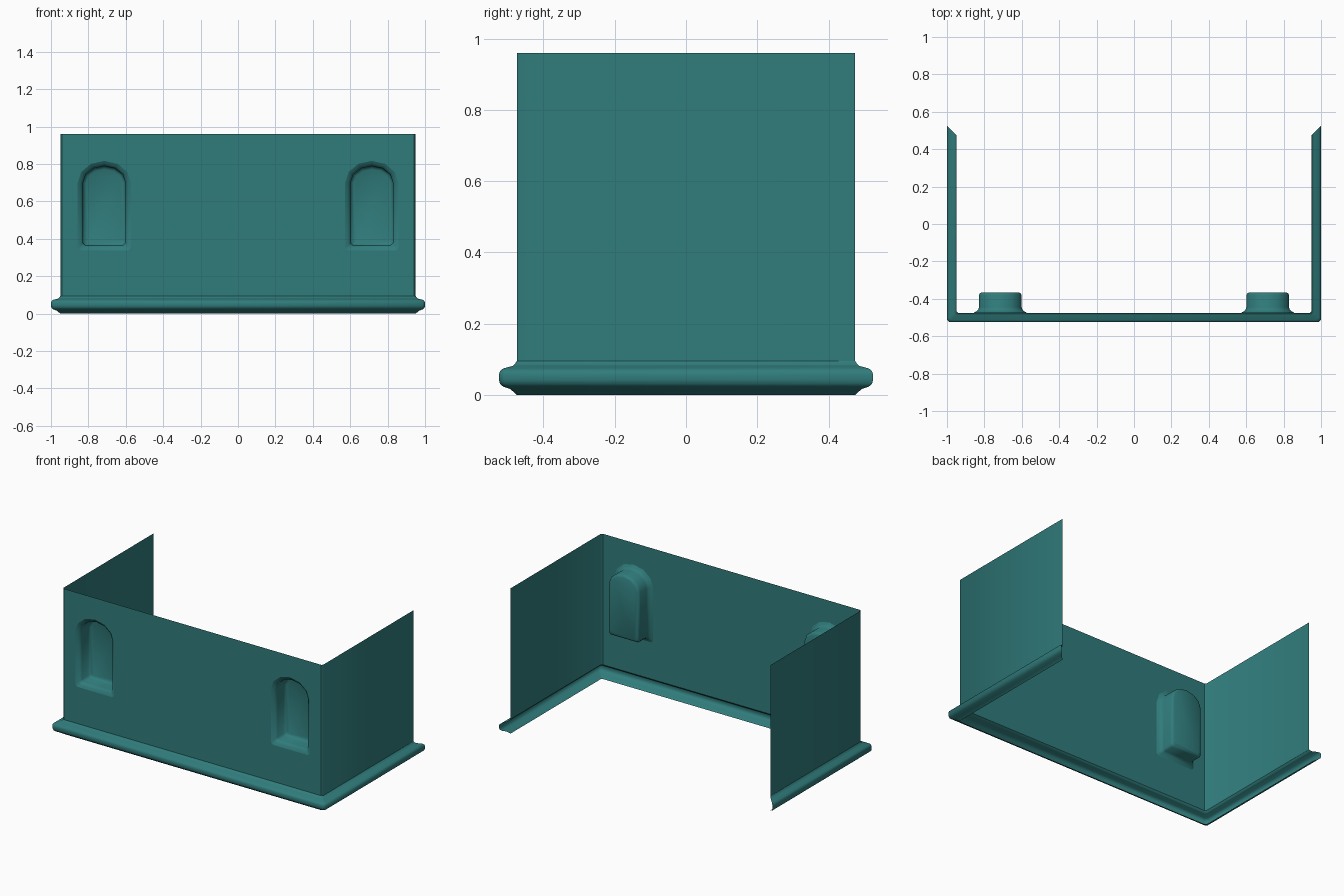
import bpy, bmesh, math
from mathutils import Vector

if "Cube" in bpy.data.objects:
    bpy.data.objects.remove(bpy.data.objects["Cube"])

W, D, H = 0.95, 0.475, 0.96      # wall half width, half depth, height
NICHE_X = 0.715
BASE_TOP = 0.095

mat = bpy.data.materials.new("teal")
mat.diffuse_color = (0.03, 0.2, 0.2, 1)
mat.use_nodes = True
mat.node_tree.nodes["Principled BSDF"].inputs["Base Color"].default_value = mat.diffuse_color


def finish(bm, name, angle):
    me = bpy.data.meshes.new(name)
    bm.to_mesh(me)
    bm.free()
    ob = bpy.data.objects.new(name, me)
    bpy.context.collection.objects.link(ob)
    me.materials.append(mat)
    bpy.ops.object.select_all(action='DESELECT')
    bpy.context.view_layer.objects.active = ob
    ob.select_set(True)
    bpy.ops.object.shade_smooth_by_angle(angle=math.radians(angle))
    return ob


def path(d):
    """U-shaped plan, pushed outward by d, with small corner chamfers."""
    x, y, c = W + d, D + d, 0.009 + 0.1 * d
    left = [(-x, y), (-x, -y + c), (-x + c, -y)]
    return left + [(-px, py) for px, py in reversed(left)]


def sweep(name, profile, skip=()):
    bm = bmesh.new()
    rows = [[bm.verts.new((x, y, z)) for x, y in path(d)] for d, z in profile]
    for a, b in zip(rows, rows[1:]):
        for i in range(len(a) - 1):
            if i not in skip:
                bm.faces.new((a[i], a[i + 1], b[i + 1], b[i]))
    bmesh.ops.delete(bm, geom=[e for e in bm.edges if not e.link_faces], context='EDGES')
    return finish(bm, name, 50)


def arch(cx, inset, depth):
    """Round-topped outline, counter-clockwise seen from the front."""
    w, bottom, spring, rise = 0.142 - inset, 0.337 + inset, 0.70, 0.117 - inset
    c = 0.014
    pts = [(-w, bottom + c), (-w + c, bottom), (w - c, bottom), (w, bottom + c)]
    for k in range(7):
        a = math.pi * k / 6
        pts.append((w * math.cos(a), spring + rise * math.sin(a)))
    return [(cx + x, -D + depth, z) for x, z in pts]


# Base moulding
sweep("base_moulding", [(0, 0), (0.018, 0.016), (0.038, 0.023), (0.047, 0.031),
                        (0.05, 0.042), (0.05, 0.058), (0.047, 0.067),
                        (0.038, 0.074), (0.012, 0.081), (0.006, 0.086), (0, BASE_TOP)])

# Side walls with the corner strips; the front is filled separately
sweep("side_walls", [(0, BASE_TOP), (0, H)], skip=(2,))

# Front wall with two arched openings
bm = bmesh.new()
fx = path(0)[3][0]
outer = [(-fx, -D, BASE_TOP), (fx, -D, BASE_TOP), (fx, -D, H), (-fx, -D, H)]
for loop in (outer, arch(-NICHE_X, 0, 0), arch(NICHE_X, 0, 0)):
    vs = [bm.verts.new(p) for p in loop]
    for i, v in enumerate(vs):
        bm.edges.new((v, vs[(i + 1) % len(vs)]))
bmesh.ops.triangle_fill(bm, edges=bm.edges[:], use_beauty=True, normal=Vector((0, -1, 0)))
for f in bm.faces:
    f.normal_update()
    if f.normal.y > 0:
        f.normal_flip()
finish(bm, "front_wall", 30)

# Recessed niches
for side, cx in (("left", -NICHE_X), ("right", NICHE_X)):
    bm = bmesh.new()
    steps = [(0, 0), (0.014, 0.008), (0.024, 0.018), (0.028, 0.03),
             (0.028, 0.094), (0.033, 0.104), (0.045, 0.11)]
    rings = [[bm.verts.new(p) for p in arch(cx, i, d)] for i, d in steps]
    for a, b in zip(rings, rings[1:]):
        for k in range(len(a)):
            n = (k + 1) % len(a)
            bm.faces.new((a[k], a[n], b[n], b[k]))
    bm.faces.new(rings[-1])
    finish(bm, side + "_niche", 50)
